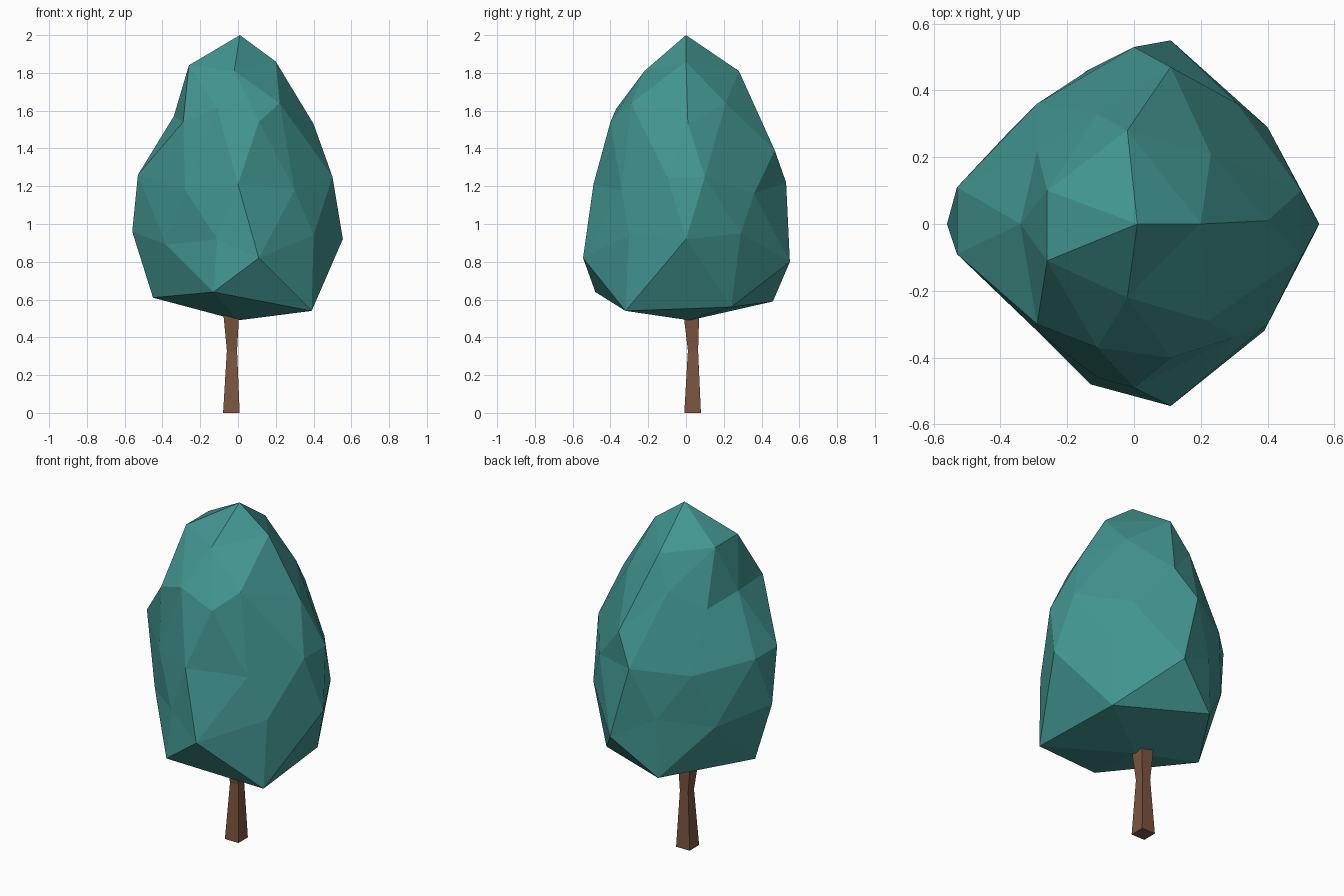
import bpy, bmesh, math


def finish(bm, name, color):
    bmesh.ops.recalc_face_normals(bm, faces=bm.faces)
    mesh = bpy.data.meshes.new(name)
    bm.to_mesh(mesh)
    bm.free()
    mat = bpy.data.materials.new(name)
    mat.diffuse_color = color
    mesh.materials.append(mat)
    obj = bpy.data.objects.new(name, mesh)
    bpy.context.collection.objects.link(obj)
    return obj


# Foliage: low-poly icosphere whose rings are pulled into an irregular egg shape.
# Rings run top to bottom, each counter-clockwise from +x.
rings = [
    [(0.01, 0, 2.0)],
    [(0.20, 0, 1.86), (-0.02, 0.28, 1.81), (-0.26, 0.10, 1.84),
     (-0.26, -0.11, 1.84), (-0.02, -0.22, 1.81)],
    [(0.23, 0.21, 1.64), (-0.11, 0.33, 1.62), (-0.34, 0, 1.57),
     (-0.11, -0.37, 1.61), (0.22, -0.29, 1.64)],
    [(0.40, 0.01, 1.53), (0.11, 0.47, 1.39), (-0.29, 0.22, 1.53),
     (-0.29, -0.30, 1.54), (0.11, -0.40, 1.54)],
    [(0.50, 0.10, 1.25), (0.31, 0.36, 1.16), (0, 0.53, 1.22), (-0.29, 0.36, 1.19),
     (-0.53, 0.11, 1.26), (-0.53, -0.09, 1.26), (-0.28, -0.33, 1.18),
     (0, -0.49, 1.21), (0.30, -0.34, 1.18), (0.50, -0.10, 1.25)],
    [(0.40, 0.29, 0.95), (-0.13, 0.465, 0.93), (-0.56, 0, 0.96),
     (-0.11, -0.46, 0.92), (0.40, -0.30, 0.94)],
    [(0.555, 0, 0.92), (0.11, 0.55, 0.80), (-0.38, 0.27, 0.88),
     (-0.38, -0.23, 0.89), (0.11, -0.545, 0.82)],
    [(0.35, 0.24, 0.56), (-0.14, 0.46, 0.59), (-0.45, 0, 0.61),
     (-0.13, -0.48, 0.64), (0.39, -0.32, 0.54)],
    [(0, 0.02, 0.49)],
]
bm = bmesh.new()
bmesh.ops.create_icosphere(bm, subdivisions=2, radius=1)


def ring_order(v):
    angle = math.degrees(math.atan2(v.co.y, v.co.x))
    return (round(-v.co.z, 2), (angle + 1) % 360)


targets = [p for ring in rings for p in ring]
for vert, point in zip(sorted(bm.verts, key=ring_order), targets):
    vert.co = point
finish(bm, "foliage", (0.054, 0.30, 0.28, 1))

# Trunk: square column with a narrow waist: (centre x, centre y, half width, z)
sections = [(-0.035, 0.035, 0.044, 0), (-0.032, 0.037, 0.027, 0.33),
            (-0.036, 0.028, 0.042, 0.53)]
bm = bmesh.new()
loops = [[bm.verts.new((cx + sx * h, cy + sy * h, z))
          for sx, sy in ((-1, -1), (1, -1), (1, 1), (-1, 1))]
         for cx, cy, h, z in sections]
for low, high in zip(loops, loops[1:]):
    for i in range(4):
        j = (i + 1) % 4
        bm.faces.new((low[i], low[j], high[j], high[i]))
bm.faces.new(loops[0][::-1])
bm.faces.new(loops[-1])
finish(bm, "trunk", (0.20, 0.09, 0.05, 1))
